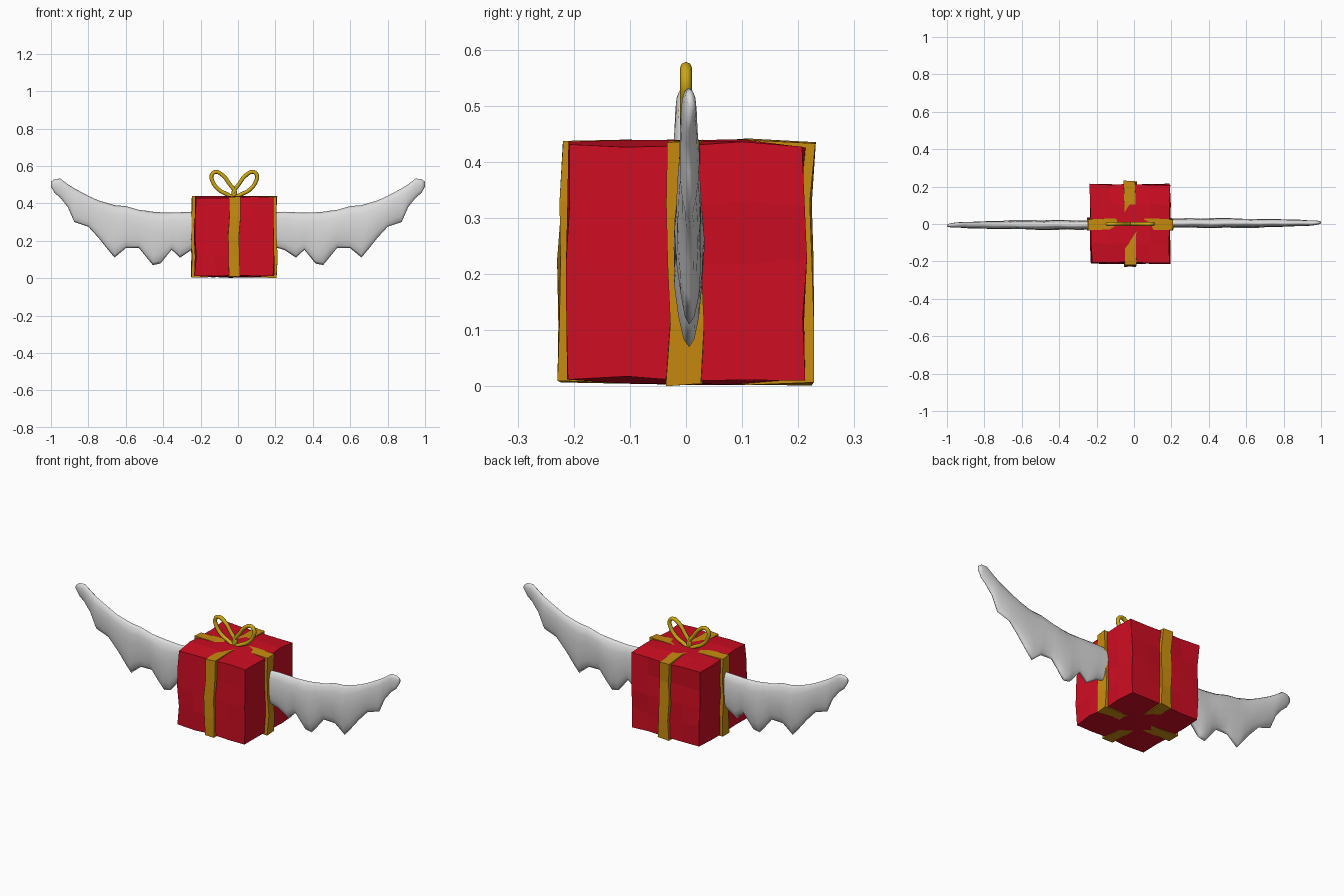
import bpy, bmesh, math
from mathutils import Vector, noise

cube = bpy.data.objects.get("Cube")
if cube:
    bpy.data.objects.remove(cube)


def material(name, rgb):
    m = bpy.data.materials.new(name)
    m.use_nodes = True
    m.diffuse_color = (*rgb, 1)
    bsdf = next(n for n in m.node_tree.nodes if n.type == 'BSDF_PRINCIPLED')
    bsdf.inputs["Base Color"].default_value = (*rgb, 1)
    return m


RED = material("wrapping red", (0.62, 0.004, 0.016))
GOLD = material("ribbon gold", (0.58, 0.26, 0.005))
YELLOW = material("bow yellow", (0.62, 0.39, 0.006))
WHITE = material("wing white", (0.72, 0.72, 0.72))
CENTER = Vector((-0.02, 0.0, 0.222))


def finish(name, bm, mat, smooth=False):
    bmesh.ops.recalc_face_normals(bm, faces=bm.faces)
    mesh = bpy.data.meshes.new(name)
    bm.to_mesh(mesh)
    bm.free()
    mesh.materials.append(mat)
    for p in mesh.polygons:
        p.use_smooth = smooth
    ob = bpy.data.objects.new(name, mesh)
    bpy.context.collection.objects.link(ob)
    return ob


def lumpy_block(name, size, cuts, bulge, mat):
    """Subdivided block with swollen top and bottom and hand-made unevenness."""
    bm = bmesh.new()
    bmesh.ops.create_cube(bm, size=1)
    for axis, n in enumerate(cuts):
        for i in range(1, n):
            normal = Vector((0, 0, 0))
            normal[axis] = 1
            bmesh.ops.bisect_plane(bm, geom=bm.verts[:] + bm.edges[:] + bm.faces[:],
                                   plane_co=normal * (i / n - 0.5), plane_no=normal)
    for v in bm.verts:
        u = v.co.copy()
        v.co = Vector([a * s for a, s in zip(u, size)])
        v.co.z += u.z * 2 * bulge * (1 - 2 * max(abs(u.x), abs(u.y)))
        v.co += noise.noise_vector(v.co * 9 + Vector((0.3, 0.7, 0.2))) * 0.011 + CENTER
    return finish(name, bm, mat)


# Parcel and its two crossing ribbons
lumpy_block("gift_box", (0.422, 0.42, 0.418), (4, 4, 4), 0.012, RED)
lumpy_block("ribbon_side_to_side", (0.455, 0.06, 0.432), (4, 1, 4), 0.012, GOLD)
lumpy_block("ribbon_front_to_back", (0.06, 0.452, 0.432), (1, 4, 4), 0.012, GOLD)

# Bow loops: a teardrop path, offset from the knot, mirrored
LOOP = [(0, 0.44), (0.03, 0.51), (0.065, 0.552), (0.10, 0.568), (0.121, 0.55),
        (0.115, 0.515), (0.085, 0.475), (0.045, 0.452)]
for side, label in ((1, "left"), (-1, "right")):
    curve = bpy.data.curves.new("bow_path", 'CURVE')
    curve.dimensions = '3D'
    curve.bevel_depth = 0.0105
    curve.bevel_resolution = 2
    curve.resolution_u = 5
    sp = curve.splines.new('BEZIER')
    sp.bezier_points.add(len(LOOP) - 1)
    sp.use_cyclic_u = True
    for p, (x, z) in zip(sp.bezier_points, LOOP):
        p.co = (CENTER.x + side * x, 0, z)
        p.handle_left_type = p.handle_right_type = 'AUTO'
    ob = bpy.data.objects.new("bow_loop_" + label, curve)
    bpy.context.collection.objects.link(ob)
    curve.materials.append(YELLOW)

# Wing sections: distance out, top, bottom, half thickness
WING = [(0.12, 0.35, 0.17, 0.024), (0.20, 0.352, 0.165, 0.024), (0.25, 0.355, 0.15, 0.025),
        (0.31, 0.352, 0.11, 0.025), (0.355, 0.35, 0.152, 0.025), (0.415, 0.352, 0.078, 0.027),
        (0.455, 0.355, 0.07, 0.027), (0.49, 0.36, 0.112, 0.026), (0.53, 0.365, 0.162, 0.026),
        (0.60, 0.385, 0.16, 0.024), (0.66, 0.39, 0.11, 0.024), (0.70, 0.402, 0.158, 0.022),
        (0.745, 0.415, 0.215, 0.022), (0.80, 0.44, 0.275, 0.02), (0.875, 0.48, 0.30, 0.018),
        (0.91, 0.502, 0.38, 0.016), (0.95, 0.532, 0.43, 0.014), (0.98, 0.53, 0.455, 0.011),
        (1.0, 0.515, 0.49, 0.006)]
SIDES = 14


def wing(name, angle):
    bm = bmesh.new()
    rings = []
    for x, top, bottom, thick in WING:
        ring = []
        for i in range(SIDES):
            a = 2 * math.pi * i / SIDES
            up = (math.cos(a) + 1) / 2
            z = bottom + (top - bottom) * up
            # thicker at the leading edge, thin toward the feather points
            y = math.sin(a) * thick * (0.8 + 0.35 * up)
            y += 0.005 + 0.004 * noise.noise(Vector((x * 11, 0, z * 9)))
            ring.append(bm.verts.new((x, y, z)))
        rings.append(ring)
    for r, s in zip(rings, rings[1:]):
        for i in range(SIDES):
            j = (i + 1) % SIDES
            bm.faces.new((r[i], r[j], s[j], s[i]))
    bm.faces.new(rings[0])
    bm.faces.new(rings[-1])
    ob = finish(name, bm, WHITE, True)
    ob.rotation_euler.z = angle
    return ob


wing("left_wing", 0)
wing("right_wing", math.pi)
